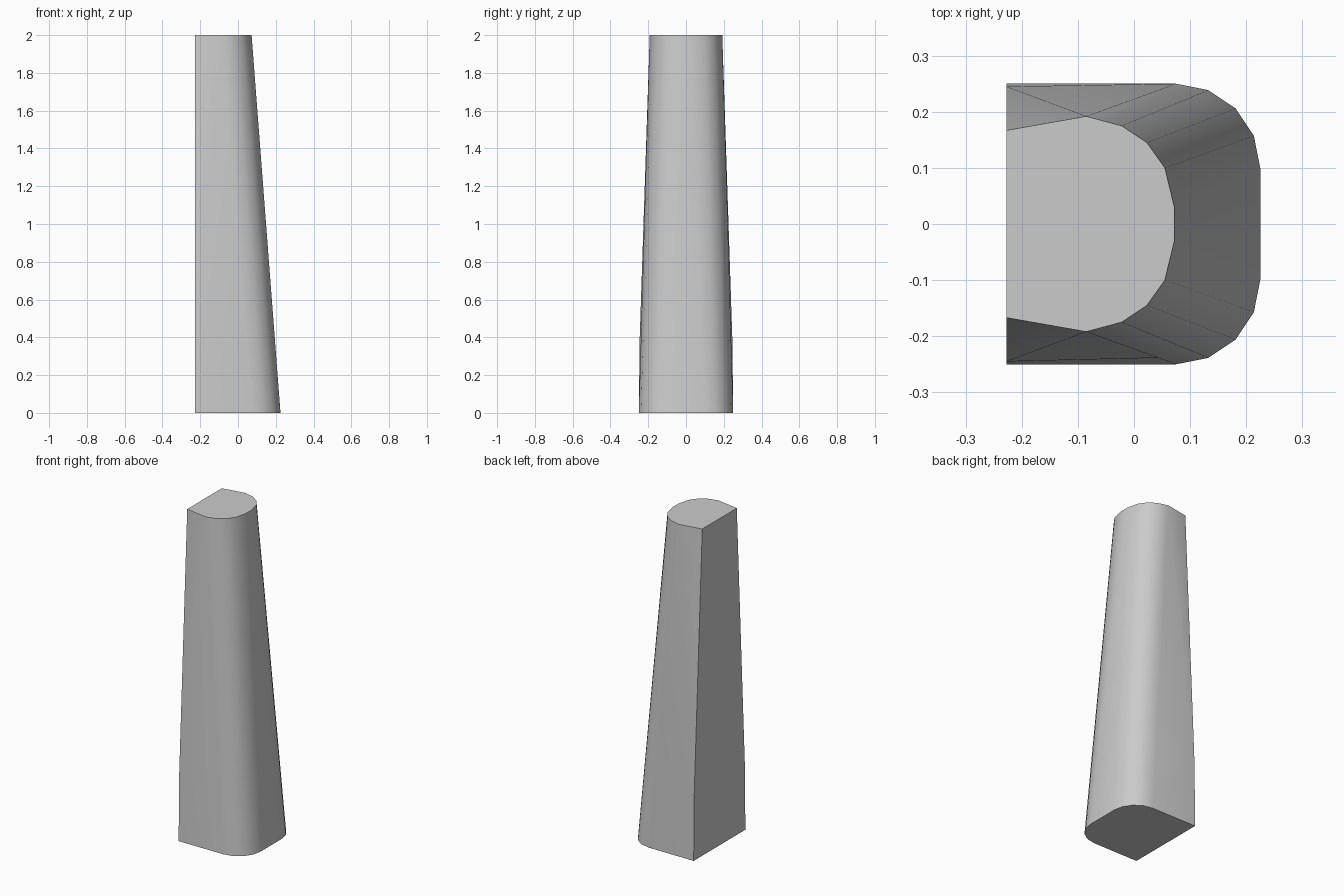
import bpy, bmesh
from math import sin, cos, pi, radians

if "Cube" in bpy.data.objects:
    bpy.data.objects.remove(bpy.data.objects["Cube"])

# Half outlines (y >= 0): front edge round to the shoulder, then the flat back corner
BACK = -0.227
base = [(0.075 + 0.15 * cos(i * pi / 8), 0.1 + 0.15 * sin(i * pi / 8)) for i in range(5)]
base.append((BACK, 0.25))
top = [(0.072, 0.03), (0.055, 0.1), (0.023, 0.145), (-0.022, 0.175), (-0.085, 0.192), (BACK, 0.167)]

# Intermediate ring, where the back corners start to taper
t = 0.2
mid = [(a[0] + (b[0] - a[0]) * t, a[1] + (b[1] - a[1]) * t) for a, b in zip(base, top)]
mid[-1] = (BACK, 0.245)

bm = bmesh.new()


def ring(half, z):
    """Mirror a half outline into a full counterclockwise ring."""
    pts = [(x, -y) for x, y in reversed(half)] + half
    return [bm.verts.new((x, y, z)) for x, y in pts]


rings = [ring(base, 0), ring(mid, 2 * t), ring(top, 2)]
n = len(rings[0])

# Loft the walls; split the twisted upper side panels from mid corner to top shoulder
for k, (lo, hi) in enumerate(zip(rings, rings[1:])):
    for i in range(n):
        j = (i + 1) % n
        a, b, c, d = lo[i], lo[j], hi[j], hi[i]
        if k == 1 and i == 0:
            bm.faces.new((a, b, c))
            bm.faces.new((a, c, d))
        elif k == 1 and i == n - 2:
            bm.faces.new((a, b, d))
            bm.faces.new((b, c, d))
        else:
            bm.faces.new((a, b, c, d))

# End caps
bm.faces.new(rings[0][::-1])
bm.faces.new(rings[-1])
bm.normal_update()

mesh = bpy.data.meshes.new("tapered_post")
bm.to_mesh(mesh)
bm.free()
post = bpy.data.objects.new("tapered_post", mesh)
bpy.context.collection.objects.link(post)
bpy.context.view_layer.objects.active = post
post.select_set(True)
bpy.ops.object.shade_smooth_by_angle(angle=radians(30))
